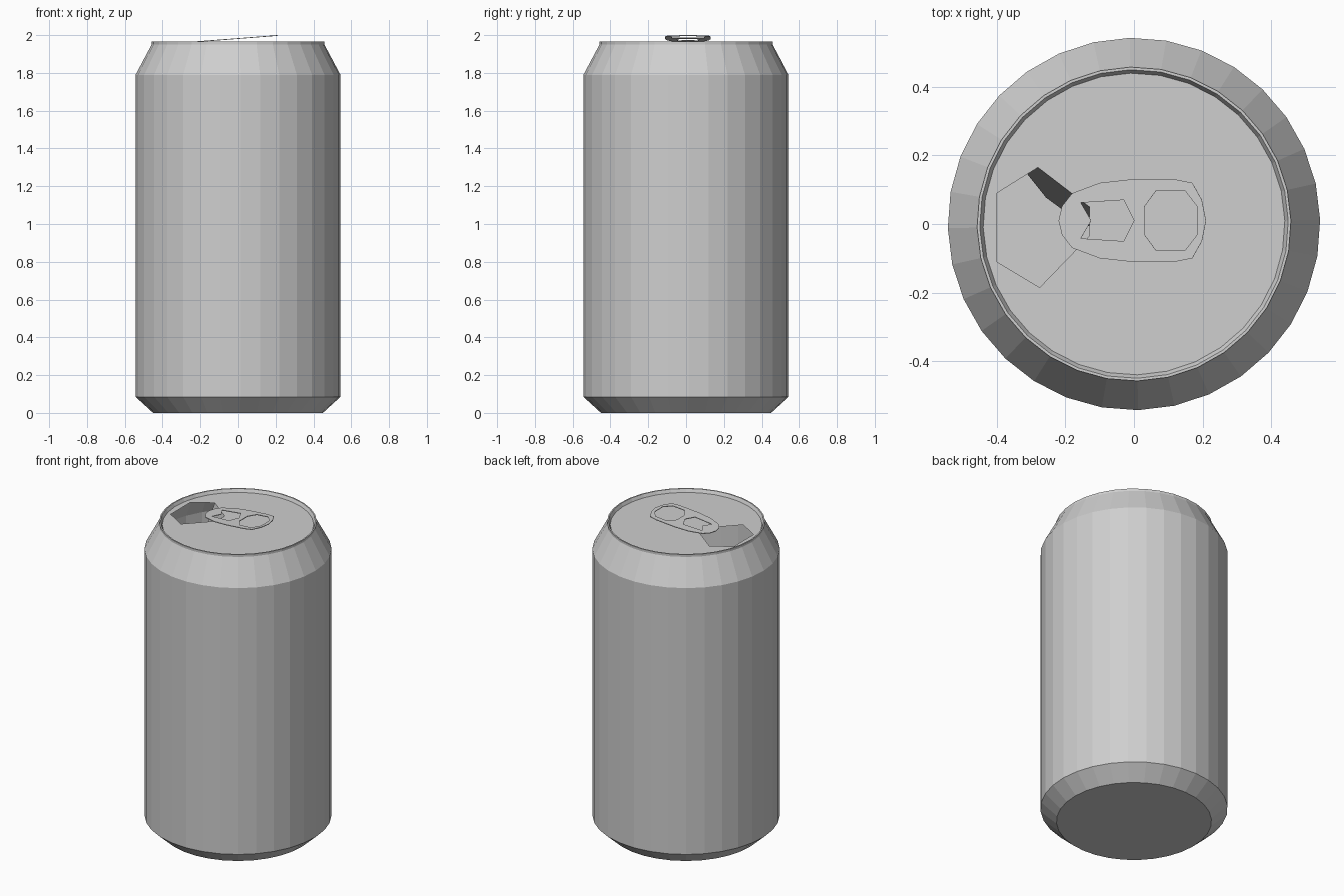
import bpy, bmesh, math
from mathutils import Matrix, Vector

cube = bpy.data.objects.get("Cube")
if cube:
    bpy.data.objects.remove(cube)

SIDES = 32
TURN = math.radians(1.3)
LID_Z = 1.945

# Bare metal
metal = bpy.data.materials.new("grey_metal")
metal.use_nodes = True
metal.diffuse_color = (0.62, 0.62, 0.62, 1)
metal.node_tree.nodes["Principled BSDF"].inputs["Base Color"].default_value = (0.62, 0.62, 0.62, 1)


def finish(name, bm):
    mesh = bpy.data.meshes.new(name)
    bm.to_mesh(mesh)
    bm.free()
    mesh.materials.append(metal)
    obj = bpy.data.objects.new(name, mesh)
    bpy.context.collection.objects.link(obj)
    return obj


def circle(radius):
    angles = [TURN + math.tau * i / SIDES for i in range(SIDES)]
    return [(radius * math.cos(a), radius * math.sin(a)) for a in angles]


def plate(loops, z):
    """Flat sheet bounded by an outline and any holes, facing up."""
    bm = bmesh.new()
    for loop in loops:
        verts = [bm.verts.new((x, y, z)) for x, y in loop]
        for a, b in zip(verts, verts[1:] + verts[:1]):
            bm.edges.new((a, b))
    bmesh.ops.triangle_fill(bm, edges=bm.edges[:], use_beauty=True, normal=(0, 0, 1))
    bm.normal_update()
    for face in bm.faces:
        if face.normal.z < 0:
            face.normal_flip()
    return bm


# Can wall: bottom bevel, straight side, shoulder, rim and inner lip
profile = [(0.45, 0), (0.543, 0.085), (0.543, 1.79), (0.458, 1.95),
           (0.458, 1.965), (0.45, 1.965), (0.44, LID_Z)]
bm = bmesh.new()
rings = [[bm.verts.new((x, y, z)) for x, y in circle(r)] for r, z in profile]
for low, high in zip(rings, rings[1:]):
    for i in range(SIDES):
        j = (i + 1) % SIDES
        bm.faces.new((low[i], low[j], high[j], high[i]))
bm.faces.new(rings[0][::-1])
finish("can_body", bm)

# Lid with the drinking hole
opening = [(-0.4, 0.09), (-0.28, 0.165), (-0.13, 0.05),
           (-0.13, -0.035), (-0.275, -0.185), (-0.4, -0.11)]
finish("lid", plate([circle(0.44), opening], LID_Z))

# Flap pushed down into the can, hinged on one edge of the hole
bm = plate([opening], LID_Z)
hinge = Vector((*opening[1], LID_Z))
axis = Vector((*opening[2], LID_Z)) - hinge
bmesh.ops.rotate(bm, verts=bm.verts[:], cent=hinge,
                 matrix=Matrix.Rotation(math.radians(79), 3, axis))
if sum((v.co.z for v in bm.verts)) > len(bm.verts) * LID_Z:
    bmesh.ops.rotate(bm, verts=bm.verts[:], cent=hinge,
                     matrix=Matrix.Rotation(math.radians(-158), 3, axis))
finish("mouth_flap", bm)

# Pull tab: half outline mirrored about its long axis
MID = 0.01
half = [(-0.22, 0), (-0.21, 0.042), (-0.18, 0.08), (-0.1, 0.11), (-0.01, 0.12),
        (0.12, 0.12), (0.17, 0.11), (0.198, 0.06), (0.21, 0)]
outline = [(x, MID + y) for x, y in half] + [(x, MID - y) for x, y in half[-2:0:-1]]
finger = [(0.03, 0.04), (0.065, 0.088), (0.148, 0.088), (0.185, 0.04)]
finger_hole = [(x, MID + y) for x, y in finger] + [(x, MID - y) for x, y in finger[::-1]]
rivet_hole = [(-0.155, MID + 0.052), (-0.03, MID + 0.06), (0, MID),
              (-0.03, MID - 0.06), (-0.155, MID - 0.052), (-0.125, MID)]
bm = plate([outline, finger_hole, rivet_hole], 0)
for v in bm.verts:
    v.co.z = 1.967 + (v.co.x + 0.22) * 0.033 / 0.43
tab = finish("pull_tab", bm)
thick = tab.modifiers.new("thickness", "SOLIDIFY")
thick.thickness = 0.004
thick.offset = -1
